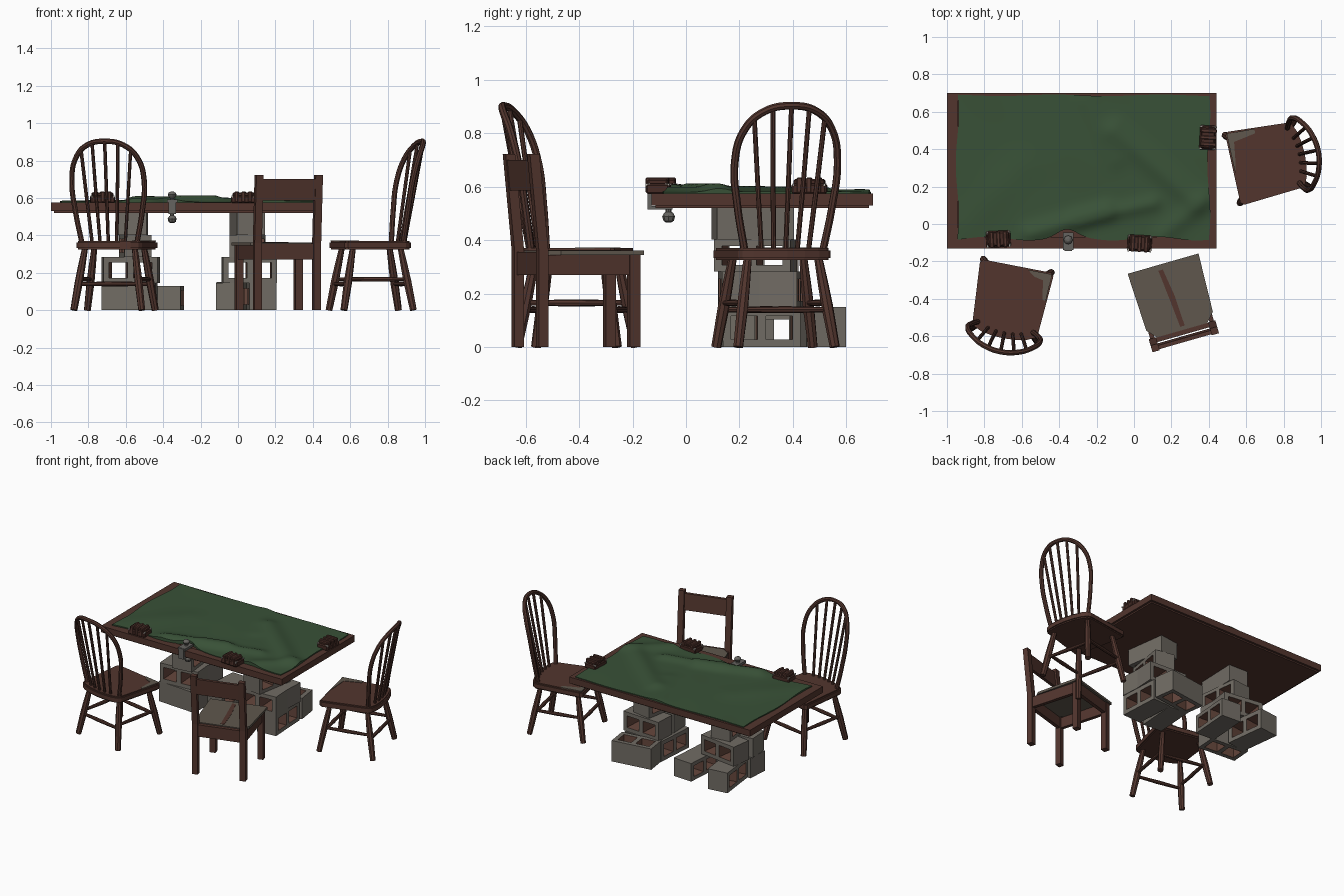
import bpy, bmesh, math, random
from mathutils import Matrix, Vector

if "Cube" in bpy.data.objects:
    bpy.data.objects.remove(bpy.data.objects["Cube"])

random.seed(4)

def material(name, rgb):
    m = bpy.data.materials.new(name)
    m.diffuse_color = (*rgb, 1)
    m.use_nodes = True
    m.node_tree.nodes["Principled BSDF"].inputs["Base Color"].default_value = m.diffuse_color
    return m

WOOD = material("brown wood", (0.085, 0.036, 0.027))
GREEN = material("green felt", (0.040, 0.082, 0.038))
CONCRETE = material("grey concrete", (0.165, 0.150, 0.128))
RUST = material("stained concrete", (0.130, 0.062, 0.045))
WORN = material("worn grey wood", (0.115, 0.095, 0.075))
LEATHER = material("dark leather", (0.060, 0.024, 0.018))
METAL = material("grey metal", (0.130, 0.125, 0.115))
PALE = material("pale trim", (0.55, 0.52, 0.47))
I4 = Matrix.Identity(4)
smooth = []

def place(x, y, deg, z=0):
    return Matrix.Translation((x, y, z)) @ Matrix.Rotation(math.radians(deg), 4, 'Z')

def finish(name, bm, M, *mats):
    me = bpy.data.meshes.new(name)
    bmesh.ops.recalc_face_normals(bm, faces=bm.faces)
    bm.transform(M)
    bm.to_mesh(me)
    bm.free()
    for m in mats:
        me.materials.append(m)
    ob = bpy.data.objects.new(name, me)
    bpy.context.collection.objects.link(ob)
    return ob

def box(name, lo, hi, mat, M=I4, bevel=0.0, lean=0.0):
    bm = bmesh.new()
    bmesh.ops.create_cube(bm, size=1)
    for v in bm.verts:
        v.co = [lo[i] + (v.co[i] + 0.5) * (hi[i] - lo[i]) for i in range(3)]
        if v.co.z > (lo[2] + hi[2]) / 2:
            v.co.y += lean
    if bevel:
        bmesh.ops.bevel(bm, geom=bm.edges[:], offset=bevel, segments=1, affect='EDGES')
    return finish(name, bm, M, mat)

def slab(name, outline, z0, z1, mat, M=I4, bevel=0.0):
    bm = bmesh.new()
    f = bm.faces.new([bm.verts.new((x, y, z0)) for x, y in outline])
    ext = bmesh.ops.extrude_face_region(bm, geom=[f])['geom']
    for v in ext:
        if isinstance(v, bmesh.types.BMVert):
            v.co.z = z1
    if bevel:
        rim = [e for e in bm.edges if abs(e.verts[0].co.z - e.verts[1].co.z) < 1e-6]
        bmesh.ops.bevel(bm, geom=rim, offset=bevel, segments=2, affect='EDGES')
    return finish(name, bm, M, mat)

def tube(name, pts, r, mat, M=I4, radii=None, curved=False):
    cu = bpy.data.curves.new(name, 'CURVE')
    cu.dimensions = '3D'
    cu.bevel_depth, cu.bevel_resolution, cu.use_fill_caps = r, 2, True
    cu.resolution_u = 6
    sp = cu.splines.new('BEZIER' if curved else 'POLY')
    data = sp.bezier_points if curved else sp.points
    data.add(len(pts) - 1)
    for i, (p, q) in enumerate(zip(data, pts)):
        p.co = q if curved else (*q, 1)
        p.radius = radii[i] if radii else 1
        if curved:
            p.handle_left_type = p.handle_right_type = 'AUTO'
    tmp = bpy.data.objects.new(name + "_curve", cu)
    bpy.context.collection.objects.link(tmp)
    me = bpy.data.meshes.new_from_object(tmp.evaluated_get(bpy.context.evaluated_depsgraph_get()))
    bpy.data.objects.remove(tmp)
    me.transform(M)
    me.materials.clear()
    me.materials.append(mat)
    ob = bpy.data.objects.new(name, me)
    bpy.context.collection.objects.link(ob)
    smooth.append(ob)

# Table top: board with a slightly raised frame
box("table_board", (-0.985, -0.115, 0.52), (0.425, 0.685, 0.566), WOOD)
for n, lo, hi in (("front", (-1, -0.13), (0.44, -0.07)), ("back", (-1, 0.66), (0.44, 0.70)),
                  ("left", (-1, -0.07), (-0.94, 0.66)), ("right", (0.38, -0.07), (0.44, 0.66))):
    box("table_frame_" + n, (*lo, 0.53), (*hi, 0.575), WOOD)

# Rumpled felt cover
RIDGES = [((-0.55, -0.05), (-0.15, 0.07), 0.026, 0.05), ((-0.3, 0.02), (0.1, 0.11), 0.018, 0.04),
          ((-0.1, 0.5), (0.33, 0.12), 0.022, 0.06), ((0.15, -0.06), (0.37, 0.12), 0.016, 0.05),
          ((-0.25, 0.66), (-0.1, 0.35), 0.010, 0.06), ((-0.9, 0.0), (-0.6, 0.3), 0.008, 0.1)]

def felt_height(x, y):
    z = 0.581 + 0.003 * math.sin(9 * x + 4 * y) * math.cos(7 * y)
    for a, b, h, w in RIDGES:
        a, b, p = Vector(a), Vector(b), Vector((x, y))
        t = max(0, min(1, (p - a).dot(b - a) / (b - a).length_squared))
        z += h * math.exp(-((p - a - (b - a) * t).length / w) ** 2)
    return min(z, 0.612)

bm = bmesh.new()
bmesh.ops.create_grid(bm, x_segments=64, y_segments=40, size=0.5)
for v in bm.verts:
    u, w = v.co.x + 0.5, v.co.y + 0.5
    x = -0.945 + 1.345 * u + 0.008 * math.sin(9 * w)
    front = -0.078 + 0.010 * math.sin(14 * x) + 0.04 * math.exp(-((x + 0.36) / 0.07) ** 2)
    y = front + w * (0.688 + 0.004 * math.sin(11 * x) - front)
    v.co = (x, y, felt_height(x, y))
edge = [e for e in bm.edges if e.is_boundary]
skirt = bmesh.ops.extrude_edge_only(bm, edges=edge)['geom']
for v in skirt:
    if isinstance(v, bmesh.types.BMVert):
        v.co.z = 0.57
smooth.append(finish("felt_cover", bm, I4, GREEN))

# Hollow concrete blocks: length along local x, holes along local z unless tipped
def block(i, x, y, z0, height, deg, tipped):
    xs, ys = (-0.145, -0.115, -0.016, 0.016, 0.115, 0.145), (-0.5, -0.3, 0.3, 0.5)
    wide, deep = (height, 0.145) if tipped else (0.15, height)
    bm = bmesh.new()
    grid = [[bm.verts.new((a, b * wide, -deep / 2)) for b in ys] for a in xs]
    cells = [bm.faces.new((grid[a][b], grid[a + 1][b], grid[a + 1][b + 1], grid[a][b + 1]))
             for a in range(5) for b in range(3) if not (b == 1 and a in (1, 3))]
    ext = bmesh.ops.extrude_face_region(bm, geom=cells)['geom']
    for v in ext:
        if isinstance(v, bmesh.types.BMVert):
            v.co.z += deep
    for f in bm.faces:
        c = f.calc_center_median()
        inside = abs(c.z) < deep * 0.4 and abs(c.x) < 0.14 and abs(c.y) < wide * 0.4
        f.material_index = 1 if inside else 0
    M = place(x, y, deg, z0 + height / 2)
    if tipped:
        M = M @ Matrix.Rotation(math.pi / 2, 4, 'X')
    finish(f"concrete_block_{i}", bm, M, CONCRETE, RUST)

BLOCKS = [(-0.035, 0.275, 0, 0.145, 86, True), (0.125, 0.28, 0, 0.145, 93, True),
          (0.04, 0.505, 0, 0.15, 8, False),
          (0.06, 0.20, 0.145, 0.138, 3, True), (0.06, 0.35, 0.145, 0.138, -3, True),
          (0.05, 0.26, 0.283, 0.12, 80, True), (0.05, 0.25, 0.403, 0.12, 98, False),
          (-0.58, 0.21, 0, 0.145, -4, False), (-0.37, 0.41, 0, 0.13, 86, True),
          (-0.64, 0.435, 0, 0.145, 97, True),
          (-0.58, 0.22, 0.145, 0.138, 4, True), (-0.57, 0.37, 0.145, 0.138, -8, True),
          (-0.55, 0.27, 0.283, 0.12, 96, True), (-0.56, 0.25, 0.403, 0.12, 88, False)]
for i, b in enumerate(BLOCKS):
    block(i, *b)

# Spindle-back chairs: local +y is forward
def spindle_chair(tag, M, patch):
    back = [(0.178 * math.cos(a), -0.15 - 0.055 * math.sin(a)) for a in
            [math.pi * k / 8 for k in range(9)]]
    slab(tag + "_seat", [(-0.2, 0.17), (-0.185, 0.188), (0.185, 0.188), (0.2, 0.17)] + back,
         0.325, 0.37, WOOD, M, 0.008)
    slab(tag + "_worn_patch", patch, 0.368, 0.373, WORN, M)
    for sx in (-1, 1):
        for sy, n in ((1, "front"), (-1, "back")):
            top, foot = Vector((0.135 * sx, 0.13 * sy, 0.335)), Vector((0.185 * sx, 0.19 * sy, 0))
            tube(f"{tag}_{n}_leg", [top.lerp(foot, t) for t in (0, 0.3, 0.55, 1)], 0.021, WOOD, M,
                 (0.75, 0.95, 1.05, 0.9))
        tube(tag + "_side_stretcher", [(0.161 * sx, -0.161, 0.165), (0.161 * sx, 0, 0.165),
             (0.161 * sx, 0.161, 0.165)], 0.012, WOOD, M, (0.8, 1.1, 0.8))
    for sy in (-1, 1):
        tube(tag + "_cross_stretcher", [(-0.164, 0.164 * sy, 0.14), (0, 0.164 * sy, 0.14),
             (0.164, 0.164 * sy, 0.14)], 0.012, WOOD, M, (0.8, 1.1, 0.8))
    def on_back(x, z):
        return (x, -0.175 + 1.4 * x * x - 0.19 * (z - 0.36), z)
    half = [(0.15, 0.36), (0.182, 0.53), (0.197, 0.69), (0.170, 0.81), (0.10, 0.882)]
    hoop = half + [(0, 0.903)] + [(-x, z) for x, z in reversed(half)]
    tube(tag + "_back_hoop", [on_back(*p) for p in hoop], 0.0145, WOOD, M, curved=True)
    for bx, tx, tz in ((-0.09, -0.135, 0.855), (-0.045, -0.07, 0.89), (0, 0, 0.90),
                       (0.045, 0.07, 0.89), (0.09, 0.135, 0.855)):
        tube(tag + "_spindle", [on_back(bx, 0.36), on_back((bx + tx) / 2, 0.6), on_back(tx, tz)],
             0.0095, WOOD, M)

spindle_chair("left_chair", place(-0.66, -0.41, -11),
              [(0.19, 0.18), (0.06, 0.18), (0.10, 0.15), (0.15, 0.14), (0.165, 0.04), (0.185, 0.03)])
spindle_chair("right_chair", place(0.712, 0.335, 102.5),
              [(0.19, 0.18), (-0.03, 0.18), (0.04, 0.165), (0.14, 0.15), (0.16, 0.03), (0.185, 0.03)])

# Square plank chair
C = place(0.205, -0.385, 16)
slab("plank_seat", [(-0.197, 0.18), (0.197, 0.18), (0.185, -0.14), (0.14, -0.19),
                    (-0.14, -0.19), (-0.185, -0.14)], 0.345, 0.362, WORN, C)
slab("plank_seat_streak", [(-0.035, 0.15), (-0.01, 0.15), (0.012, 0.0), (0.02, -0.17),
                           (-0.005, -0.17), (-0.02, 0.0)], 0.36, 0.364, WOOD, C)
box("seat_front_apron", (-0.165, 0.14, 0.27), (0.165, 0.165, 0.345), WOOD, C)
box("seat_back_apron", (-0.165, -0.215, 0.27), (0.165, -0.19, 0.355), WOOD, C)
for s in (-1, 1):
    x = 0.165 * s
    box("seat_side_apron", (x - 0.012, -0.2, 0.27), (x + 0.012, 0.15, 0.345), WOOD, C)
    box("plank_front_leg", (x - 0.02, 0.13, 0), (x + 0.02, 0.17, 0.345), WOOD, C)
    box("plank_back_leg", (x - 0.02, -0.225, 0), (x + 0.02, -0.188, 0.36), WOOD, C)
    box("plank_back_post", (x - 0.02, -0.225, 0.36), (x + 0.02, -0.188, 0.722), WOOD, C, lean=-0.035)
box("plank_back_slat", (-0.155, -0.243, 0.585), (0.155, -0.222, 0.70), WOOD, C, lean=-0.011)

# Leather cases on the table edge
for x, y, deg in ((-0.725, -0.08, 3), (0.03, -0.103, -3), (0.395, 0.462, 87)):
    M = place(x, y, deg, 0.573)
    box("case_body", (-0.065, -0.044, 0), (0.065, 0.044, 0.038), LEATHER, M, 0.006)
    box("case_lid", (-0.058, -0.038, 0.034), (0.058, 0.038, 0.056), LEATHER, M, 0.006)
    for s in (-0.036, 0, 0.036):
        box("case_strap", (s - 0.010, -0.047, 0.004), (s + 0.010, 0.04, 0.061), WOOD, M, 0.004)
    for s in (-0.062, 0.055):
        box("case_trim", (s, -0.046, 0.03), (s + 0.007, -0.028, 0.04), PALE, M)
        box("case_trim", (s, 0.028, 0.03), (s + 0.007, 0.045, 0.04), PALE, M)

# Screw clamp gripping the front edge
tube("clamp_screw", [(-0.352, -0.065, z) for z in (0.466, 0.472, 0.488, 0.502, 0.506, 0.524)], 0.024,
     METAL, radii=(0.4, 0.8, 1, 0.7, 0.45, 0.45))
box("clamp_jaw", (-0.372, -0.14, 0.515), (-0.332, -0.05, 0.528), METAL)
box("clamp_spine", (-0.372, -0.145, 0.515), (-0.332, -0.13, 0.59), METAL)
box("clamp_top", (-0.380, -0.14, 0.575), (-0.324, -0.045, 0.592), METAL)
tube("clamp_knob", [(-0.352, -0.085, z) for z in (0.588, 0.598, 0.606, 0.618, 0.628, 0.633)], 0.024,
     METAL, radii=(0.6, 0.45, 0.8, 1, 0.75, 0.35))

# Smooth the rounded parts
bpy.ops.object.select_all(action='DESELECT')
for ob in smooth:
    ob.select_set(True)
bpy.context.view_layer.objects.active = smooth[0]
bpy.ops.object.shade_smooth_by_angle(angle=math.radians(40))
